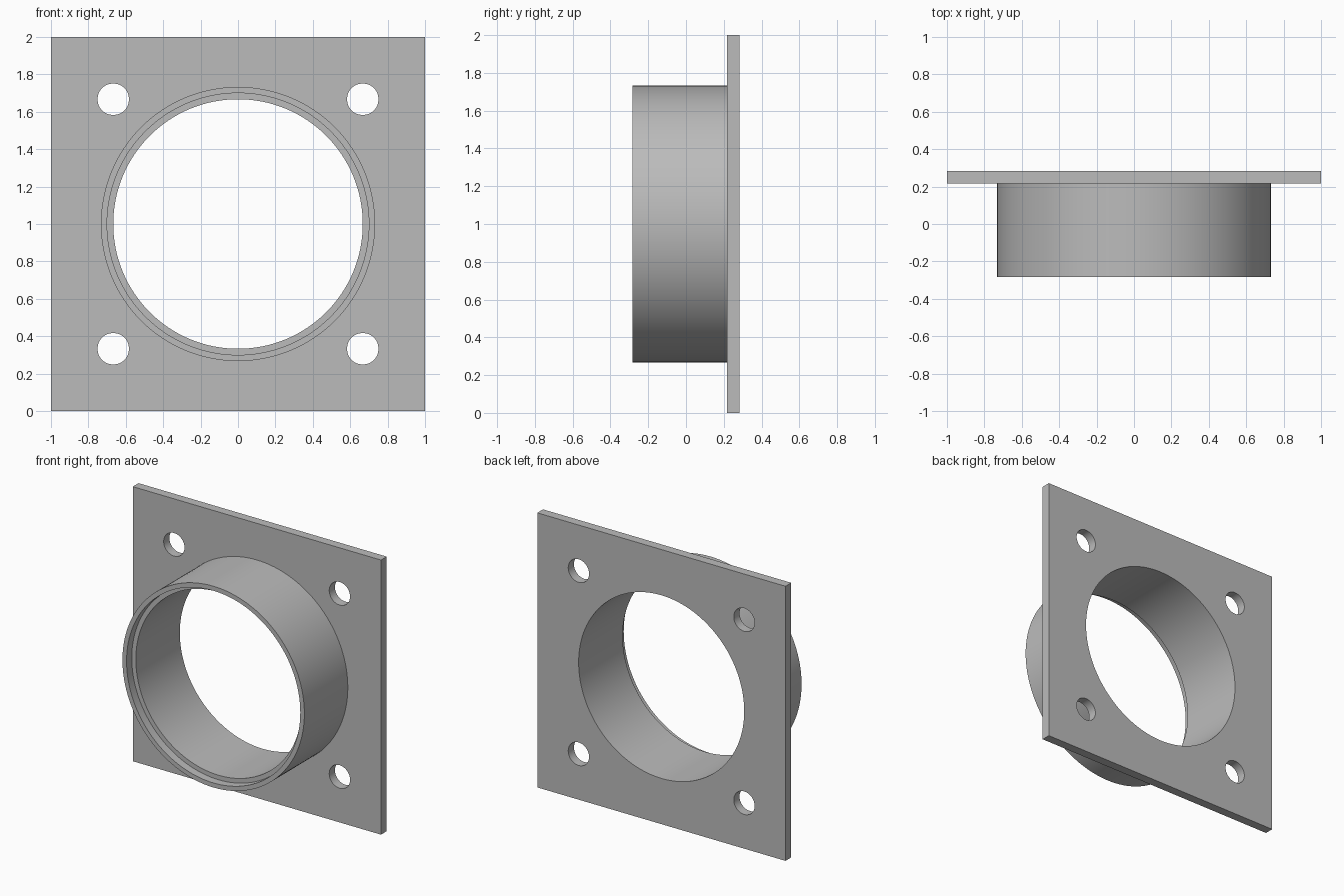
import bpy, bmesh
from math import cos, sin, pi, radians
from mathutils import Matrix

cube = bpy.data.objects.get("Cube")
if cube:
    bpy.data.objects.remove(cube, do_unlink=True)

SEGMENTS = 128
BORE, REBATE, OUTER = 0.667, 0.70, 0.733
BACK, PLATE_FRONT, RIM = 0.283, 0.217, -0.283
REBATE_DEPTH = 0.06

grey = bpy.data.materials.new("plain grey")
grey.use_nodes = True
COLOUR = (0.50, 0.50, 0.50, 1)
grey.diffuse_color = COLOUR
grey.node_tree.nodes["Principled BSDF"].inputs["Base Color"].default_value = COLOUR


def circle(cx, cy, r, n):
    return [(cx + r * cos(2 * pi * i / n), cy + r * sin(2 * pi * i / n)) for i in range(n)]


def finish(obj):
    obj.data.materials.clear()
    obj.data.materials.append(grey)
    bpy.ops.object.select_all(action="DESELECT")
    obj.select_set(True)
    bpy.context.view_layer.objects.active = obj
    bpy.ops.object.shade_smooth_by_angle(angle=radians(30))


# Square flange plate: filled outline with a bore and four bolt holes
outlines = [[(-1, -1), (1, -1), (1, 1), (-1, 1)], circle(0, 0, BORE, SEGMENTS)]
outlines += [circle(x, y, 0.084, 48) for x in (-BORE, BORE) for y in (-BORE, BORE)]
curve = bpy.data.curves.new("flange_outline", "CURVE")
curve.dimensions = "2D"
curve.fill_mode = "BOTH"
curve.extrude = (BACK - PLATE_FRONT) / 2
for outline in outlines:
    spline = curve.splines.new("POLY")
    spline.points.add(len(outline) - 1)
    for point, (x, y) in zip(spline.points, outline):
        point.co = (x, y, 0, 1)
    spline.use_cyclic_u = True
outline_obj = bpy.data.objects.new("flange_outline", curve)
bpy.context.collection.objects.link(outline_obj)
bpy.context.view_layer.update()
mesh = bpy.data.meshes.new_from_object(
    outline_obj.evaluated_get(bpy.context.evaluated_depsgraph_get()))
bpy.data.objects.remove(outline_obj, do_unlink=True)
mesh.name = "flange_plate"
bm = bmesh.new()
bm.from_mesh(mesh)
bmesh.ops.remove_doubles(bm, verts=bm.verts, dist=0.0001)
bmesh.ops.recalc_face_normals(bm, faces=bm.faces)
bm.transform(Matrix.Translation((0, (BACK + PLATE_FRONT) / 2, 1)) @ Matrix.Rotation(pi / 2, 4, "X"))
bm.to_mesh(mesh)
bm.free()
plate = bpy.data.objects.new("flange_plate", mesh)
bpy.context.collection.objects.link(plate)
finish(plate)

# Collar: stepped wall section revolved about the bore axis
section = [(BORE, PLATE_FRONT), (BORE, RIM + REBATE_DEPTH), (REBATE, RIM + REBATE_DEPTH),
           (REBATE, RIM), (OUTER, RIM), (OUTER, PLATE_FRONT)]
bm = bmesh.new()
verts = [bm.verts.new((r, y, 1)) for r, y in section]
edges = [bm.edges.new(pair) for pair in zip(verts, verts[1:])]
bmesh.ops.spin(bm, geom=verts + edges, cent=(0, 0, 1), axis=(0, 1, 0),
               angle=2 * pi, steps=SEGMENTS, use_merge=True)
bmesh.ops.remove_doubles(bm, verts=bm.verts, dist=0.0001)
bmesh.ops.recalc_face_normals(bm, faces=bm.faces)
# Make the walls face away from the collar's solid section
outer_face = max(bm.faces, key=lambda f: f.calc_center_median().x)
if outer_face.normal.x < 0:
    bmesh.ops.reverse_faces(bm, faces=bm.faces)
mesh = bpy.data.meshes.new("collar")
bm.to_mesh(mesh)
bm.free()
collar = bpy.data.objects.new("collar", mesh)
bpy.context.collection.objects.link(collar)
finish(collar)
